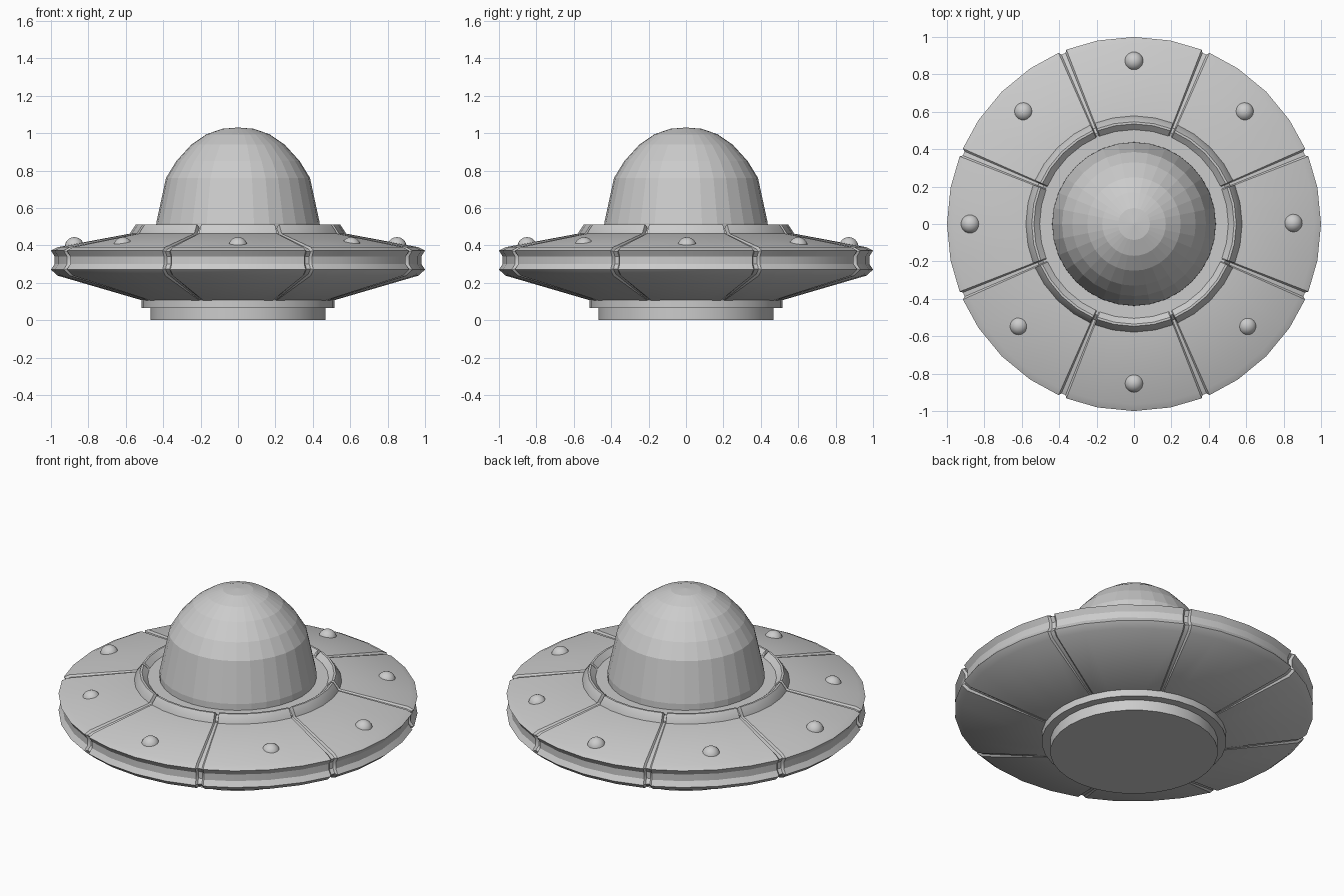
import bpy, bmesh
from math import radians, cos, sin

if "Cube" in bpy.data.objects:
    bpy.data.objects.remove(bpy.data.objects["Cube"])

PLAIN = [(i * 11.25, 0) for i in range(32)]
# Eight panels: each seam dips in, followed by plain facets
GROOVED = []
for k in range(8):
    c = 22.5 + 45 * k
    GROOVED += [(c - 1.3, 0), (c - 0.7, 1), (c + 0.7, 1), (c + 1.3, 0),
                (c + 11.25, 0), (c + 22.5, 0), (c + 33.75, 0)]


def lathe(name, profile, angles=PLAIN, closed=False, smooth=None):
    """Revolve (r, z, groove_dr, groove_dz) points around z."""
    bm = bmesh.new()
    rings = []
    for p in profile:
        r, z, dr, dz = (tuple(p) + (0, 0))[:4]
        if r == 0:
            rings.append([bm.verts.new((0, 0, z))] * len(angles))
            continue
        rings.append([bm.verts.new(((r + g * dr) * cos(radians(a)),
                                    (r + g * dr) * sin(radians(a)),
                                    z + g * dz)) for a, g in angles])
    pairs = list(zip(rings, rings[1:]))
    if closed:
        pairs.append((rings[-1], rings[0]))
    n = len(angles)
    for lo, hi in pairs:
        for i in range(n):
            j = (i + 1) % n
            bm.faces.new(list(dict.fromkeys([lo[i], lo[j], hi[j], hi[i]])))
    bmesh.ops.recalc_face_normals(bm, faces=bm.faces)
    mesh = bpy.data.meshes.new(name)
    bm.to_mesh(mesh)
    bm.free()
    ob = bpy.data.objects.new(name, mesh)
    bpy.context.collection.objects.link(ob)
    if smooth:
        bpy.ops.object.select_all(action='DESELECT')
        ob.select_set(True)
        bpy.context.view_layer.objects.active = ob
        bpy.ops.object.shade_smooth_by_angle(angle=radians(smooth))
    return ob


# Stepped foot under the saucer
lathe("base", [(0, 0), (0.467, 0), (0.467, 0.065), (0.515, 0.065),
               (0.515, 0.107), (0, 0.107)], smooth=30)

# Saucer hull with pinched rim and panel seams
lathe("saucer_hull", [
    (0, 0.105), (0.51, 0.105), (0.965, 0.238, -0.008, 0.01),
    (1.0, 0.27, -0.015, 0.004), (0.98, 0.30, -0.015, 0),
    (0.98, 0.34, -0.015, 0), (1.0, 0.372, -0.015, -0.004),
    (0.965, 0.39, -0.008, -0.01), (0.57, 0.464, 0, -0.008),
    (0, 0.475)], GROOVED, smooth=30)

# Raised collar around the dome, notched at each seam
lathe("dome_collar", [
    (0.58, 0.44, -0.025, 0), (0.578, 0.464, -0.025, 0),
    (0.547, 0.51, -0.022, -0.02), (0.535, 0.51, -0.012, -0.02),
    (0.50, 0.478), (0.50, 0.44)], GROOVED, closed=True, smooth=30)

# Cockpit floor and faceted dome
lathe("cockpit_floor", [(0, 0.45), (0.51, 0.45), (0.51, 0.482), (0, 0.482)])
lathe("dome", [(0, 0.46), (0.438, 0.46), (0.437, 0.52), (0.385, 0.76),
               (0.33, 0.85), (0.25, 0.938), (0.17, 0.993),
               (0.085, 1.023), (0, 1.03)])

# Lamps around the upper deck
lamps = [(0, 0.87), (0.59, 0.60), (0.85, 0.005), (0.605, -0.545),
         (0, -0.85), (-0.615, -0.545), (-0.875, 0), (-0.59, 0.60)]
for i, (x, y) in enumerate(lamps):
    bpy.ops.mesh.primitive_uv_sphere_add(segments=20, ring_count=12, radius=0.051,
                                         location=(x, y, 0.393))
    bpy.context.object.name = f"lamp_{i + 1}"
    bpy.ops.object.shade_smooth()
